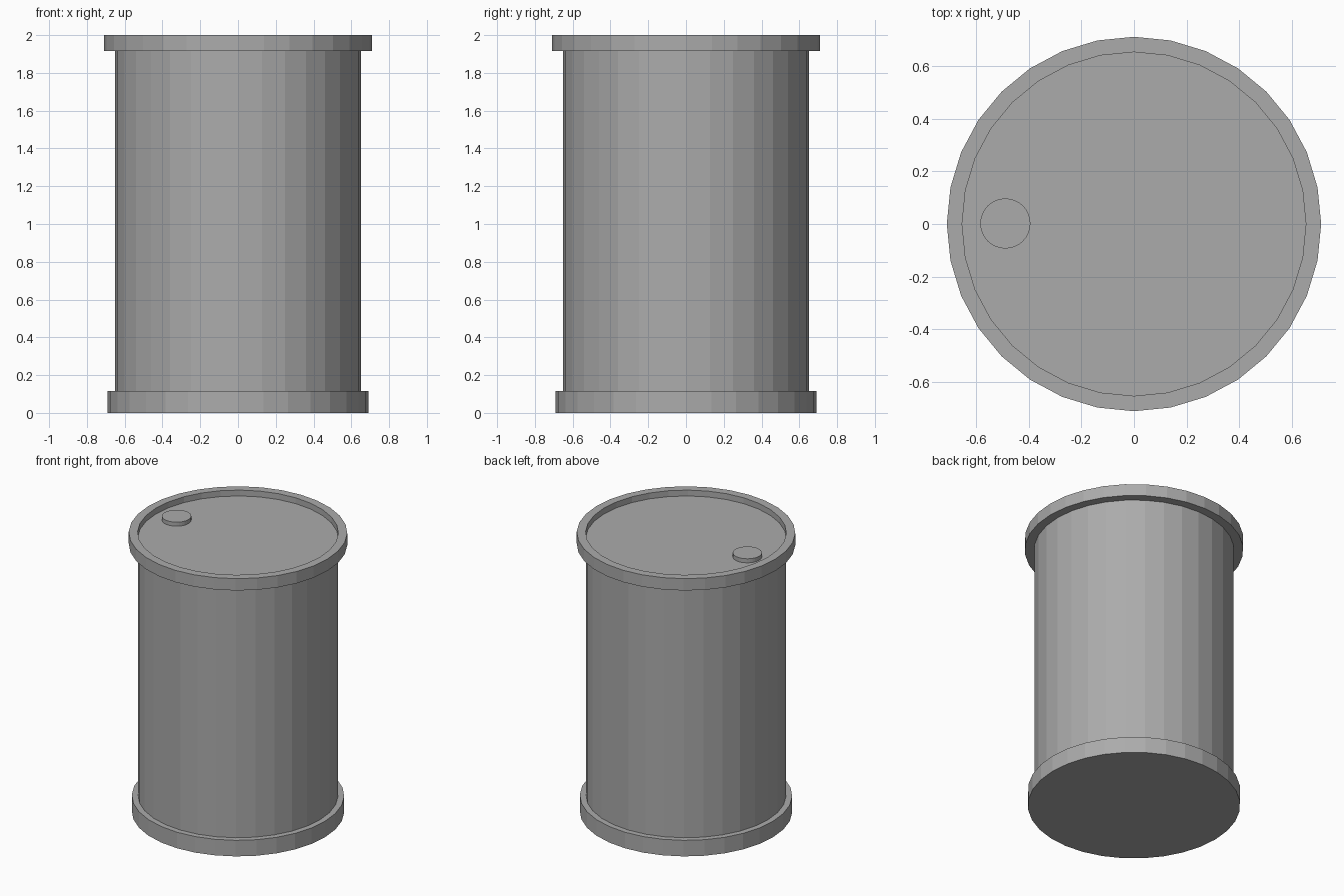
import bpy, bmesh, math

if "Cube" in bpy.data.objects:
    bpy.data.objects.remove(bpy.data.objects["Cube"])

SIDES = 32


def material(name, value):
    m = bpy.data.materials.new(name)
    m.diffuse_color = (value, value, value, 1)
    m.use_nodes = True
    m.node_tree.nodes["Principled BSDF"].inputs["Base Color"].default_value = m.diffuse_color
    return m


def lathe(name, profile, mat, centre=(0, 0), sides=SIDES):
    """Flat-faced solid turned from (radius, z) points; open ends are capped."""
    bm = bmesh.new()
    rings = []
    for r, z in profile:
        rings.append([bm.verts.new((centre[0] + r * math.cos(2 * math.pi * i / sides),
                                    centre[1] + r * math.sin(2 * math.pi * i / sides), z))
                      for i in range(sides)])
    for a, b in zip(rings, rings[1:]):
        for i in range(sides):
            j = (i + 1) % sides
            bm.faces.new((a[i], a[j], b[j], b[i]))
    bm.faces.new(rings[0][::-1])
    bm.faces.new(rings[-1])
    bmesh.ops.recalc_face_normals(bm, faces=bm.faces)
    mesh = bpy.data.meshes.new(name)
    bm.to_mesh(mesh)
    bm.free()
    mesh.materials.append(mat)
    obj = bpy.data.objects.new(name, mesh)
    bpy.context.collection.objects.link(obj)
    return obj


steel = material("grey steel", 0.41)

# Drum: bottom band, wall, top band and recessed lid in one turned profile
lathe("drum", [(0.69, 0), (0.69, 0.115), (0.65, 0.115), (0.65, 1.915),
               (0.71, 1.915), (0.71, 2.0), (0.652, 2.0), (0.652, 1.958)], steel)

# Filler cap on the lid
lathe("filler_cap", [(0.095, 1.955), (0.095, 1.987)], steel, centre=(-0.488, 0.002))
